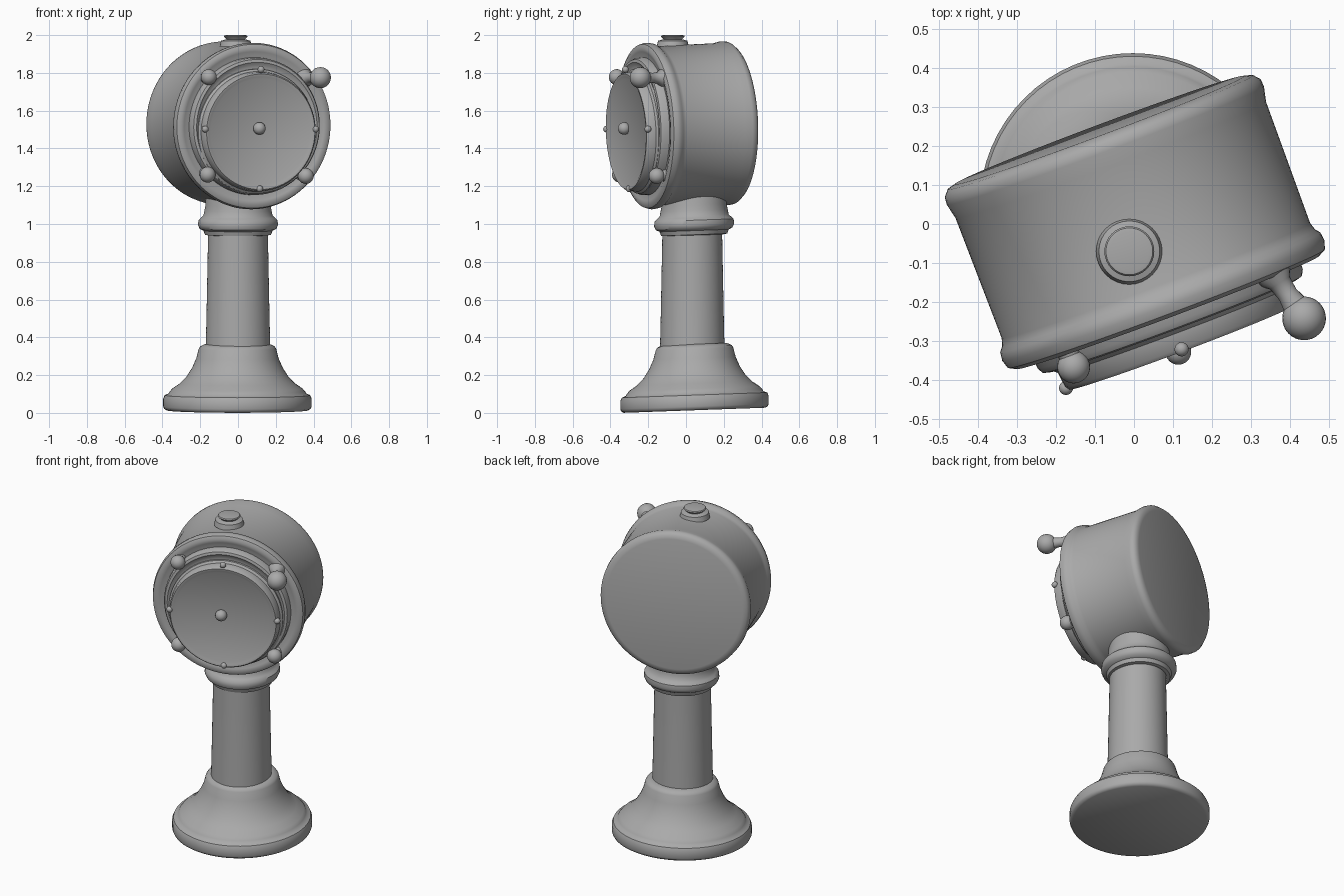
import bpy, bmesh, math
from mathutils import Matrix, Vector

if "Cube" in bpy.data.objects:
    bpy.data.objects.remove(bpy.data.objects["Cube"])

grey = bpy.data.materials.new("stone grey")
grey.diffuse_color = (0.4, 0.4, 0.4, 1)
grey.use_nodes = True
grey.node_tree.nodes["Principled BSDF"].inputs["Base Color"].default_value = grey.diffuse_color


def finish(bm, name, matrix):
    bmesh.ops.recalc_face_normals(bm, faces=bm.faces)
    bm.transform(matrix)
    me = bpy.data.meshes.new(name)
    bm.to_mesh(me)
    bm.free()
    me.materials.append(grey)
    ob = bpy.data.objects.new(name, me)
    bpy.context.collection.objects.link(ob)
    bpy.ops.object.select_all(action='DESELECT')
    ob.select_set(True)
    bpy.context.view_layer.objects.active = ob
    bpy.ops.object.shade_smooth_by_angle(angle=math.radians(40))
    return ob


def lathe(name, profile, matrix, n=64):
    """Spin (radius, height) points around local z; radius 0 closes the end."""
    bm = bmesh.new()
    rings = []
    for r, z in profile:
        if r == 0:
            rings.append([bm.verts.new((0, 0, z))])
        else:
            rings.append([bm.verts.new((r * math.cos(2 * math.pi * i / n),
                                        r * math.sin(2 * math.pi * i / n), z)) for i in range(n)])
    for a, b in zip(rings, rings[1:]):
        for i in range(n):
            j = (i + 1) % n
            if len(a) == 1:
                bm.faces.new((a[0], b[i], b[j]))
            elif len(b) == 1:
                bm.faces.new((a[i], a[j], b[0]))
            else:
                bm.faces.new((a[i], a[j], b[j], b[i]))
    return finish(bm, name, matrix)


def ball(name, radius, matrix, loc):
    bm = bmesh.new()
    bmesh.ops.create_uvsphere(bm, u_segments=24, v_segments=16, radius=radius)
    return finish(bm, name, matrix @ Matrix.Translation(loc))


# Pedestal: leans slightly, so heights are sheared along y
shear = Matrix.Identity(4)
shear[2][1] = 0.036
stand = Matrix.Translation((-0.003, 0.045, 0.014)) @ shear
lathe("base", [
    (0, 0), (0.375, 0), (0.388, 0.008), (0.393, 0.02), (0.393, 0.062), (0.385, 0.08),
    (0.365, 0.088), (0.358, 0.1), (0.345, 0.115), (0.305, 0.142), (0.27, 0.178),
    (0.24, 0.225), (0.218, 0.275), (0.205, 0.325), (0.197, 0.338), (0.172, 0.35), (0, 0.352)], stand)
column = Matrix.Translation((0, 0.033, 0)) @ shear
lathe("column", [(0, 0.33), (0.171, 0.33), (0.167, 0.5), (0.158, 0.96), (0.158, 0.98)], column)
lathe("collar", [
    (0.155, 0.94), (0.175, 0.943), (0.183, 0.965), (0.203, 0.975), (0.212, 0.995), (0.209, 1.02),
    (0.195, 1.033), (0.183, 1.045), (0.178, 1.07), (0.172, 1.1), (0.17, 1.22), (0, 1.22)],
    Matrix.Translation((0, 0.043, 0)) @ shear)

# Drum head: turned 20 degrees and tipped slightly down, local z points out of its face
head = (Matrix.Translation((0, 0.005, 1.526)) @ Matrix.Rotation(math.radians(20.5), 4, 'Z')
        @ Matrix.Rotation(math.radians(92), 4, 'X'))
lathe("drum", [
    (0, -0.252), (0.395, -0.252), (0.418, -0.246), (0.432, -0.23), (0.434, -0.21),
    (0.425, -0.17), (0.422, 0.16), (0.428, 0.18), (0.438, 0.192), (0.441, 0.215),
    (0.434, 0.237), (0.415, 0.247), (0.395, 0.243), (0.375, 0.235), (0, 0.235)], head, 96)
lathe("bezel", [
    (0.365, 0.22), (0.363, 0.265), (0.355, 0.28), (0.34, 0.284), (0.325, 0.275),
    (0.31, 0.272), (0, 0.272)], head, 96)

# Raised round door with a thin lip, hung a little low
door = head @ Matrix.Translation((0, -0.026, 0))
lathe("door", [
    (0.33, 0.22), (0.33, 0.285), (0.318, 0.295), (0.314, 0.335), (0.306, 0.345),
    (0.292, 0.343), (0.28, 0.337), (0, 0.337)], door, 96)
ball("door_knob", 0.033, head, (-0.01, -0.008, 0.352))

# Four studs around the door edge
for k in range(4):
    a = k * math.pi / 2
    ball("edge_stud", 0.018, door, (0.312 * math.cos(a), 0.014 + 0.316 * math.sin(a), 0.338))

# Corner knobs around the bezel
for x, y in ((-0.275, 0.262), (-0.275, -0.255), (0.28, -0.262)):
    ball("corner_knob", 0.042, head, (x, y, 0.285))
    lathe("corner_knob_stem", [(0.04, 0.22), (0.028, 0.25), (0.028, 0.28)],
          head @ Matrix.Translation((x, y, 0)), 24)

# Handle with a ball end at the upper right
start, end = Vector((0.285, 0.255, 0.225)), Vector((0.322, 0.262, 0.375))
aim = (head @ Matrix.Translation(start)
       @ (end - start).to_track_quat('Z', 'Y').to_matrix().to_4x4())
lathe("handle_stem", [(0.05, 0), (0.045, 0.025), (0.03, 0.045), (0.026, 0.08), (0.034, 0.12)], aim, 24)
ball("handle_ball", 0.056, head, end)

# Cap on top of the drum
lathe("top_cap", [
    (0.085, -0.06), (0.078, -0.03), (0.05, -0.022), (0.055, -0.016), (0.064, -0.008),
    (0.06, -0.002), (0.05, 0), (0, 0)], Matrix.Translation((-0.012, -0.07, 2.0)), 32)
